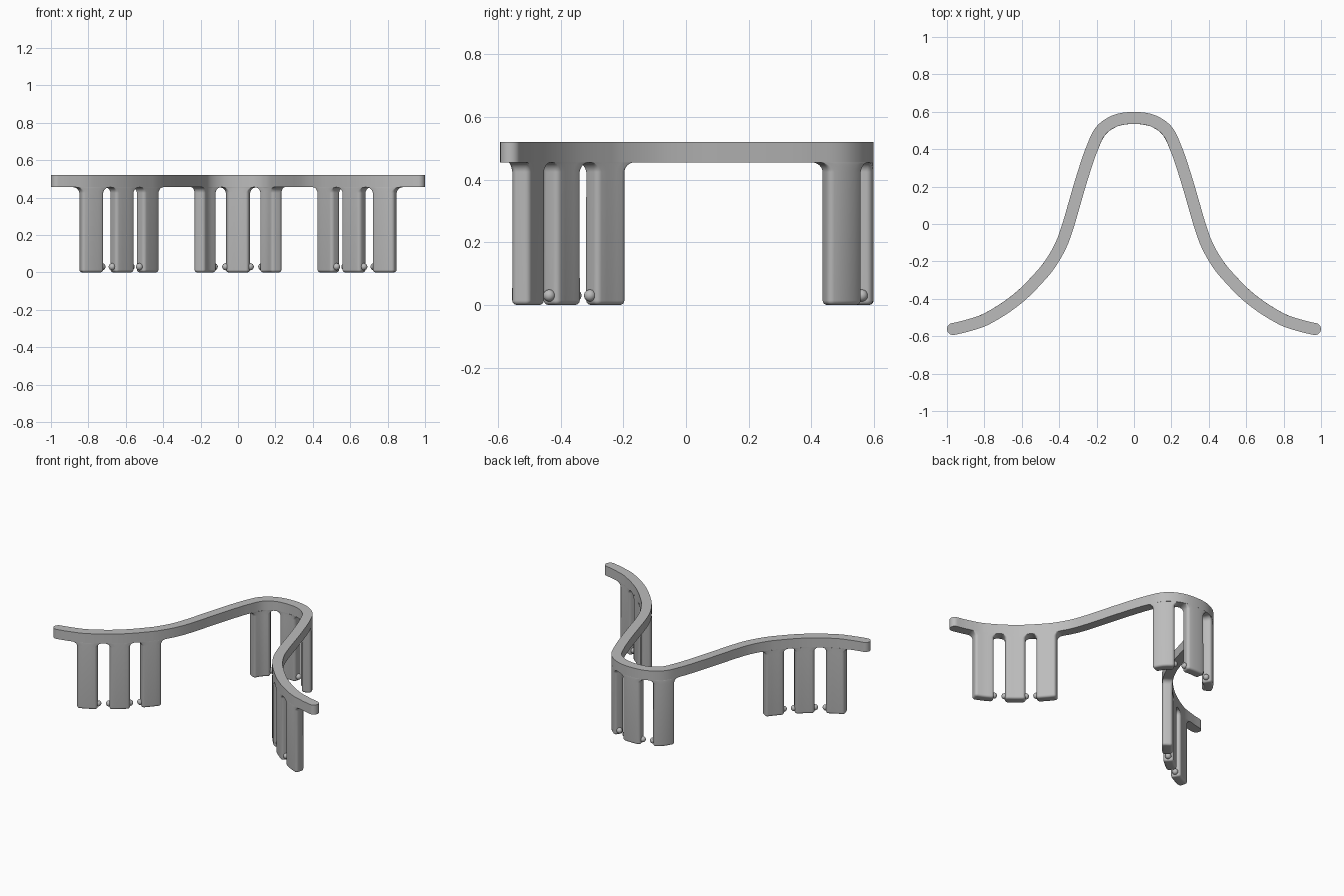
import bpy, bmesh, math
from mathutils import Vector
from mathutils.geometry import interpolate_bezier

if "Cube" in bpy.data.objects:
    bpy.data.objects.remove(bpy.data.objects["Cube"])

grey = bpy.data.materials.new("plain_grey")
grey.use_nodes = True
grey.diffuse_color = (0.5, 0.5, 0.5, 1)
grey.node_tree.nodes["Principled BSDF"].inputs["Base Color"].default_value = (0.5, 0.5, 0.5, 1)

TOP, UNDER, HALF = 0.52, 0.455, 0.032   # band top, band underside, half thickness
LEG, FILLET, ROUND = 0.063, 0.03, 0.018  # leg half width, arch fillet, edge rounding

# Bell-shaped centre line, one half mirrored to the other
half = [(0, .567), (.1, .552), (.178, .498), (.226, .4), (.261, .3), (.292, .2), (.321, .1),
        (.35, 0), (.385, -.1), (.43, -.185), (.4825, -.258), (.62, -.397), (.785, -.506),
        (.9, -.546), (.999, -.568)]
knots = [Vector((-x, y)) for x, y in half[:0:-1]] + [Vector(p) for p in half]
ext = [2 * knots[0] - knots[1]] + knots + [2 * knots[-1] - knots[-2]]
path = [knots[0]]
for a, b, c, d in zip(ext, ext[1:], ext[2:], ext[3:]):
    # handles scaled to each span keep uneven spacing smooth
    l0, l1, l2 = (b - a).length, (c - b).length, (d - c).length
    hb = b + (c - a) * l1 / (l0 + l1) / 3
    hc = c - (d - b) * l1 / (l1 + l2) / 3
    path += [Vector(p[:2]) for p in interpolate_bezier(b, hb, hc, c, 12)][1:]
dist = [0]
for a, b in zip(path, path[1:]):
    dist.append(dist[-1] + (b - a).length)
total = dist[-1]


def locate(s):
    """Point on the centre line at a given length."""
    i = next((k for k in range(1, len(dist)) if dist[k] >= s), len(dist) - 1)
    return path[i - 1].lerp(path[i], (s - dist[i - 1]) / (dist[i] - dist[i - 1]))


def place(s, v, z):
    """Point offset sideways by v from the centre line."""
    t = (locate(min(total, s + .01)) - locate(max(0, s - .01))).normalized()
    p = locate(s) + Vector((-t.y, t.x)) * v
    return Vector((p.x, p.y, z))


def loft(name, rings, cap_end):
    bm = bmesh.new()
    rows = [[bm.verts.new(p) for p in ring] for ring in rings]
    for a, b in zip(rows, rows[1:]):
        for i in range(len(a)):
            j = (i + 1) % len(a)
            bm.faces.new((a[i], a[j], b[j], b[i]))
    bm.faces.new(rows[0])
    if cap_end:
        bm.faces.new(rows[-1])
    bmesh.ops.recalc_face_normals(bm, faces=bm.faces)
    mesh = bpy.data.meshes.new(name)
    bm.to_mesh(mesh)
    bm.free()
    obj = bpy.data.objects.new(name, mesh)
    bpy.context.collection.objects.link(obj)
    finish(obj)


def finish(obj):
    obj.data.materials.append(grey)
    bpy.ops.object.select_all(action="DESELECT")
    obj.select_set(True)
    bpy.context.view_layer.objects.active = obj
    bpy.ops.object.shade_smooth_by_angle(angle=math.radians(40))


# Curved band with half-round ends
cap = [HALF * (1 - math.cos(math.pi / 2 * k / 10)) for k in range(11)]
stations = cap + [s for s in dist if HALF + .004 < s < total - HALF - .004] + [total - s for s in cap[::-1]]
rings = []
for s in stations:
    d = max(0, HALF - min(s, total - s))
    w = max(math.sqrt(max(0, HALF ** 2 - d ** 2)), .0005)
    rings.append([place(s, v, z) for v, z in ((-w, UNDER), (w, UNDER), (w, TOP), (-w, TOP))])
loft("curved_band", rings, True)


def leg_section(s, hw, ht, r, z):
    """Rounded rectangle following the band."""
    ring = []
    for q, (sx, sy) in enumerate(((1, 1), (-1, 1), (-1, -1), (1, -1))):
        for k in range(6):
            a = math.pi / 2 * (q + k / 5)
            ring.append(place(s + sx * (hw - r) + r * math.cos(a), sy * (ht - r) + r * math.sin(a), z))
        # points along the broad faces keep the curvature
        if sy * sx > 0:
            for f in (.5, 0, -.5):
                ring.append(place(s + sx * f * (hw - r), sy * ht, z))
    return ring


def build_leg(name, s):
    rings = []
    for k in range(6):  # rounded foot
        a = math.pi / 2 * k / 5
        inset = ROUND * .8 * (1 - math.sin(a))
        rings.append(leg_section(s, LEG - inset, HALF - inset, ROUND - inset * .9, ROUND * .8 * (1 - math.cos(a))))
    for k in range(9):  # flare into the band
        a = math.pi / 2 * k / 8
        flare = FILLET * (1 - math.cos(a))
        r = ROUND * (1 - k / 8) + .0005
        rings.append(leg_section(s, LEG + flare, HALF, r, UNDER - FILLET * (1 - math.sin(a))))
    loft(name, rings, False)


def build_bead(name, s):
    bpy.ops.mesh.primitive_uv_sphere_add(segments=20, ring_count=12, radius=.019, location=place(s, 0, .03))
    bpy.context.object.name = name
    finish(bpy.context.object)


# Three groups of three legs; beads sit on the sides facing a neighbour
groups = {"right": (-.785, -.62, -.4825), "middle": (-.178, 0, .178), "left": (.4825, .62, .785)}
for side, xs in groups.items():
    for n, x in enumerate(xs):
        i = min(range(len(path)), key=lambda k: abs(path[k].x - x))
        build_leg(f"{side}_leg_{n + 1}", dist[i])
        for sign in (-1, 1):
            if 0 <= n + sign <= 2:
                build_bead(f"{side}_bead_{n + 1}_{'a' if sign < 0 else 'b'}", dist[i] + sign * (LEG + .003))
